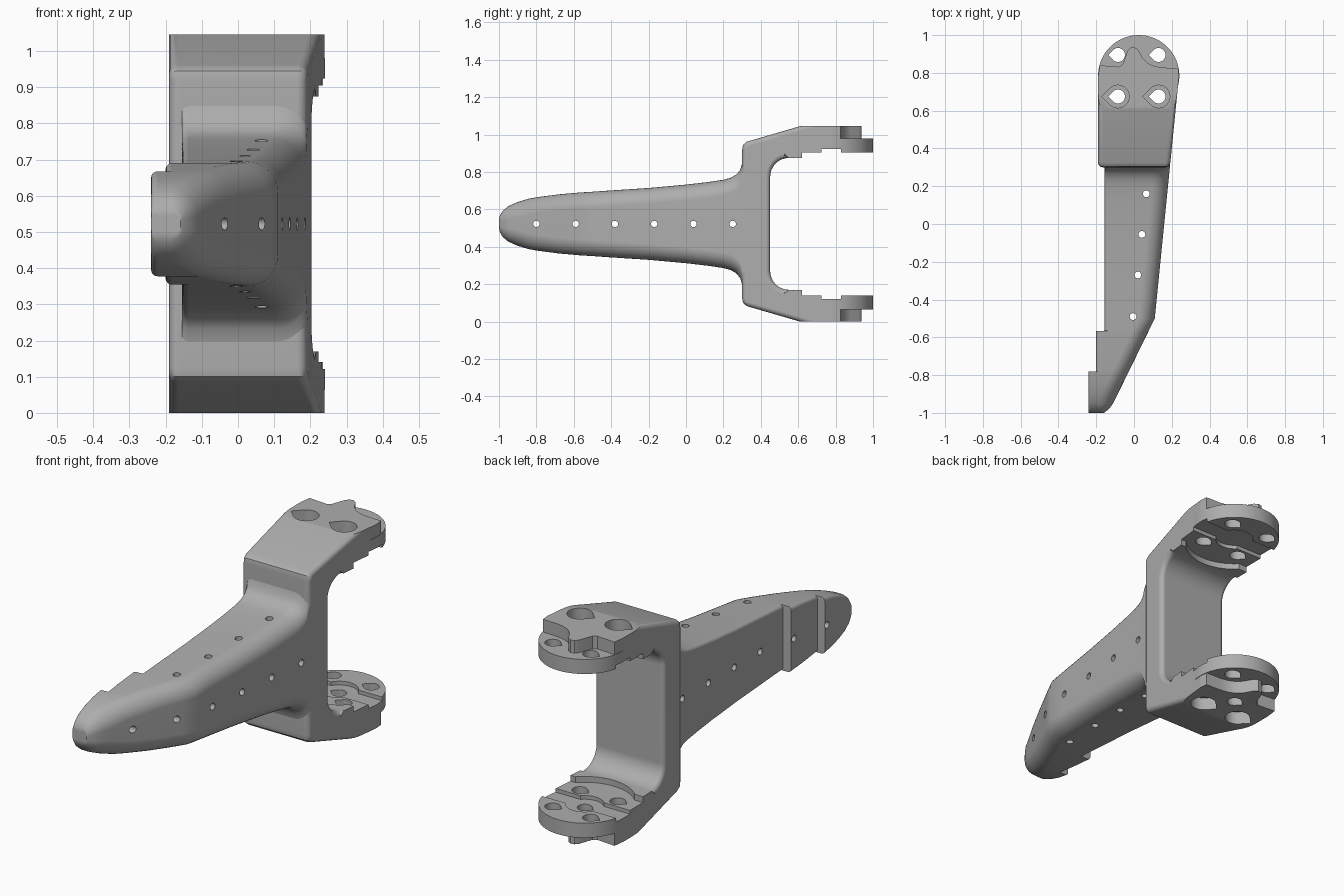
import bpy, bmesh
from math import sin, cos, pi, radians

H = 1.045            # total height, the part mirrors about H / 2
HUB = (0.025, 0.785)  # centre of the round mounting plates

if "Cube" in bpy.data.objects:
    bpy.data.objects.remove(bpy.data.objects["Cube"])

grey = bpy.data.materials.new("plain grey")
grey.use_nodes = True
colour = (0.42, 0.42, 0.42, 1)
grey.diffuse_color = colour
grey.node_tree.nodes["Principled BSDF"].inputs["Base Color"].default_value = colour


def finish(name, bm):
    bmesh.ops.recalc_face_normals(bm, faces=bm.faces[:])
    mesh = bpy.data.meshes.new(name)
    bm.to_mesh(mesh)
    bm.free()
    mesh.materials.append(grey)
    obj = bpy.data.objects.new(name, mesh)
    bpy.context.collection.objects.link(obj)
    return obj


def loft(name, rings, bevel=None):
    """Skin a list of equal point rings and cap both ends."""
    bm = bmesh.new()
    rows = [[bm.verts.new(p) for p in ring] for ring in rings]
    n = len(rows[0])
    for a, b in zip(rows, rows[1:]):
        for i in range(n):
            j = (i + 1) % n
            bm.faces.new((a[i], a[j], b[j], b[i]))
    caps = [bm.faces.new(rows[0]), bm.faces.new(rows[-1])]
    if bevel:
        bmesh.ops.recalc_face_normals(bm, faces=bm.faces[:])
        edges = [e for c in caps for e in c.edges
                 if max(v.co.y for v in e.verts) < 0.615]
        bmesh.ops.bevel(bm, geom=edges, offset=bevel, segments=4,
                        profile=0.5, affect='EDGES', clamp_overlap=False)
    return finish(name, bm)


def prism(name, points, z0, z1):
    return loft(name, [[(x, y, z) for x, y in points] for z in (z0, z1)])


def circle(cx, cy, r, n=32):
    return [(cx + r * cos(2 * pi * i / n), cy + r * sin(2 * pi * i / n)) for i in range(n)]


def teardrop(cx, cy, r, n=24):
    arc = [radians(-135 + 270 * i / n) for i in range(n + 1)]
    return [(cx + r * cos(a), cy + r * sin(a)) for a in arc] + [(cx - 1.41 * r, cy)]


def combine(body, other, operation):
    mod = body.modifiers.new("join", 'BOOLEAN')
    mod.operation = operation
    mod.solver = 'EXACT'
    mod.object = other
    bpy.context.view_layer.objects.active = body
    bpy.ops.object.modifier_apply(modifier=mod.name)
    bpy.data.objects.remove(other)


def both(body, points, z0, z1, operation):
    """Apply a prism to the upper plate and its mirror to the lower plate."""
    for a, b in ((z0, z1), (H - z1, H - z0)):
        combine(body, prism("tool", points, a, b), operation)


def right_edge(y):
    if y >= -0.5:
        return 0.16 + 0.1 * y
    if y >= -0.97:
        return 0.11 + 0.49 * (y + 0.5)
    return -0.12 - 1.3 * (-0.97 - y)


# Yoke: a C-shaped side profile with a rounded inner corner
upper = [(0.3, 0.92), (0.305, 0.945), (0.325, 0.962), (0.61, H), (0.785, H),
         (0.785, 0.905), (0.62, 0.905), (0.62, 0.875)]
upper += [(0.55 + 0.1 * cos(a), 0.775 + 0.1 * sin(a))
          for a in [pi / 2 * (1 + i / 8) for i in range(9)]]
profile = upper + [(y, H - z) for y, z in reversed(upper)]
body = loft("bracket", [[(-0.19, y, z) for y, z in profile],
                        [(right_edge(y), y, z) for y, z in profile]], bevel=0.025)

# Tapered arm with a rounded nose and stepped pads on its flat side
heights = [(-1, .025), (-.995, .045), (-.98, .07), (-.95, .095), (-.9, .117),
           (-.84, .135), (-.782, .145), (-.78, .145), (-.68, .158), (-.567, .168),
           (-.565, .168), (-.5, .172), (-.4, .179), (-.2, .192), (0, .21), (.12, .224),
           (.2, .236), (.24, .247), (.27, .265), (.29, .29), (.3, .325), (.32, .35)]


def arm_ring(y, h):
    left = -0.24 if y < -0.781 else -0.2 if y < -0.566 else -0.155
    right = right_edge(y)
    big = min(0.085, 0.75 * h, 0.6 * (right - left))
    small = min(0.018, 0.4 * h)
    ring = []
    for k, (sx, sz, r) in enumerate(((1, 1, big), (-1, 1, small),
                                     (-1, -1, small), (1, -1, big))):
        cx = right - r if sx > 0 else left + r
        for i in range(9):
            a = pi / 2 * (k + i / 8)
            ring.append((cx + r * cos(a), y, H / 2 + sz * (h - r) + r * sin(a)))
    return ring


combine(body, loft("arm", [arm_ring(y, h) for y, h in heights]), 'UNION')

# Round mounting plates and the thicker pads with a wavy end
both(body, circle(*HUB, 0.215, 96), 0.905, 0.98, 'UNION')
pad = [(-.189, .7), (.229, .7), (.238, .785), (.235, .825), (.15, .828), (.11, .835),
       (.075, .85), (.045, .88), (.02, .925), (0, .937), (-.02, .933), (-.035, .915),
       (-.06, .845), (-.08, .832), (-.12, .835), (-.182, .84), (-.189, .785)]
both(body, pad, 0.95, H, 'UNION')

# Inner clearance arc and horn recess
both(body, circle(*HUB, 0.235, 64), 0.8, 0.905, 'DIFFERENCE')
slot = [(-.3, .725), (.3, .725), (.3, .83), (-.3, .83)]
both(body, slot, 0.89, 0.924, 'DIFFERENCE')
both(body, circle(*HUB, 0.09), 0.89, 0.924, 'DIFFERENCE')

# Screw holes, with counterbores on the front pair
for x in (-0.085, 0.13):
    for y in (0.675, 0.895):
        both(body, teardrop(x, y, 0.037), 0.8, 1.1, 'DIFFERENCE')
    both(body, teardrop(x, 0.675, 0.06), 0.98, 1.1, 'DIFFERENCE')
combine(body, prism("tool", teardrop(*HUB, 0.035), -0.1, 0.2), 'DIFFERENCE')

# Small holes through the arm, vertical and sideways
for x, y in ((0.065, 0.16), (0.042, -0.055), (0.02, -0.27), (-0.005, -0.49)):
    combine(body, prism("tool", circle(x, y, 0.018, 20), 0.1, 0.95), 'DIFFERENCE')
for i in range(6):
    ring = circle(-0.8 + 0.21 * i, H / 2, 0.017, 20)
    combine(body, loft("tool", [[(x, y, z) for y, z in ring] for x in (-0.4, 0.4)]),
            'DIFFERENCE')

# Smooth the rounded surfaces, keep real edges crisp
bpy.ops.object.select_all(action='DESELECT')
body.select_set(True)
bpy.context.view_layer.objects.active = body
bpy.ops.object.shade_smooth_by_angle(angle=radians(30))
normals = body.modifiers.new("even shading", 'WEIGHTED_NORMAL')
normals.keep_sharp = True
